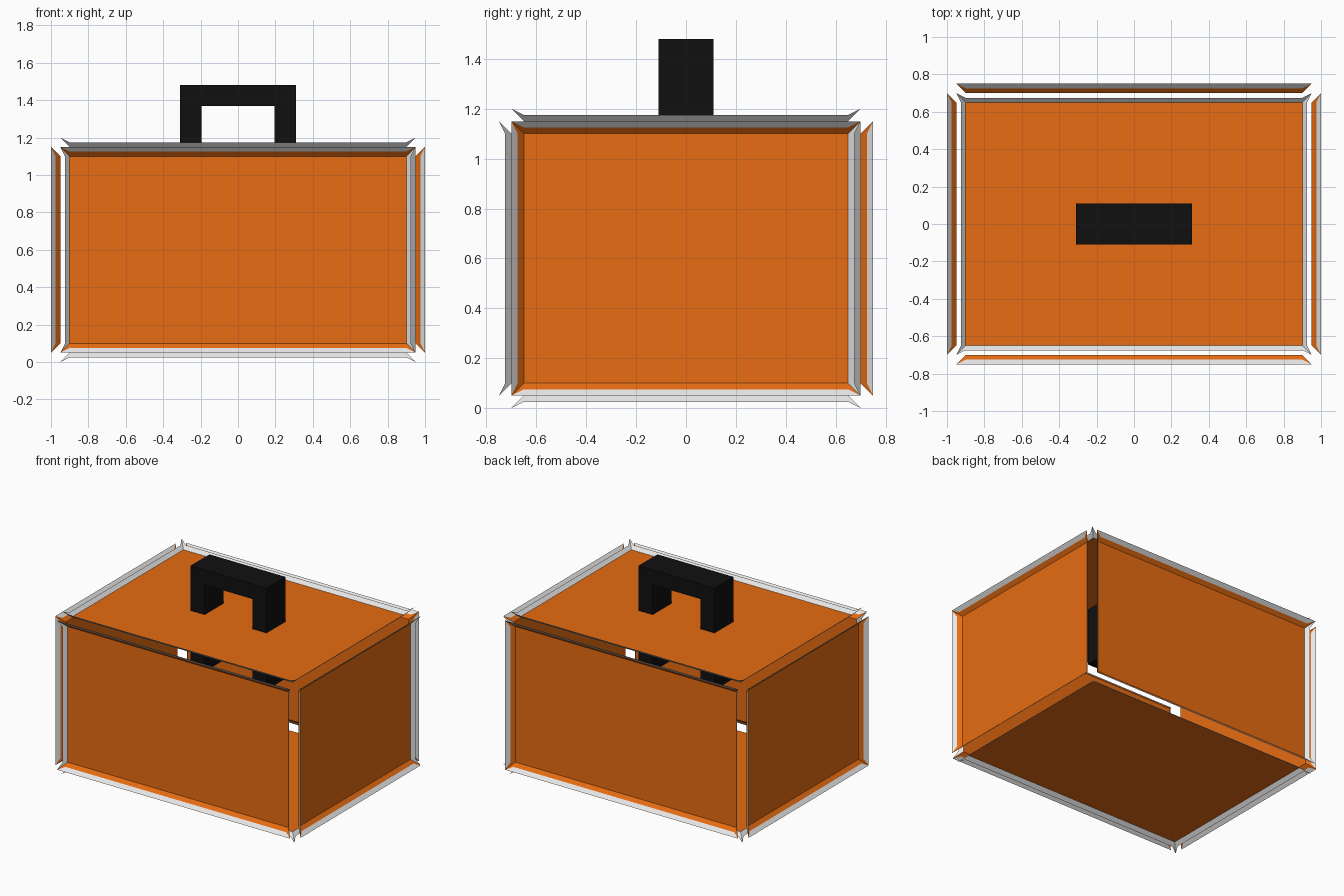
import bpy, bmesh
from mathutils import Vector

cube = bpy.data.objects.get("Cube")
if cube:
    bpy.data.objects.remove(cube, do_unlink=True)


def make_material(name, color):
    mat = bpy.data.materials.new(name)
    mat.use_nodes = True
    mat.diffuse_color = color
    mat.node_tree.nodes["Principled BSDF"].inputs["Base Color"].default_value = color
    return mat


orange = make_material("orange", (0.8, 0.15, 0.006, 1))
grey = make_material("light_grey", (0.8, 0.8, 0.8, 1))
black = make_material("black", (0.005, 0.005, 0.005, 1))

X, Y, Z = Vector((1, 0, 0)), Vector((0, 1, 0)), Vector((0, 0, 1))
CENTRE = Vector((0, 0, 0.6))
HALF = Vector((0.9, 0.65, 0.5))    # half size of the flat sheets
LIP = 0.05                         # width and height of the flared rim


def finish(name, bm, mats):
    mesh = bpy.data.meshes.new(name)
    bm.to_mesh(mesh)
    bm.free()
    for mat in mats:
        mesh.materials.append(mat)
    obj = bpy.data.objects.new(name, mesh)
    bpy.context.collection.objects.link(obj)
    return obj


def extent(axis):
    return abs(axis.dot(HALF))


def make_panel(name, n, full_edges):
    """Recessed sheet with a flared rim; the rim is whole only on full_edges."""
    bm = bmesh.new()
    origin = CENTRE + n * (extent(n) + LIP)

    def face(points, slot):
        bm.faces.new([bm.verts.new(p) for p in points]).material_index = slot

    sides = [a for a in (X, -X, Y, -Y, Z, -Z) if abs(a.dot(n)) < 0.5]
    for e in sides:
        t = e.cross(n)
        edge = origin + e * extent(e)
        rise = (e + n) * LIP
        inner = [edge + t * s * extent(t) for s in (-1, 1)]
        mid = [p + rise / 2 for p in inner]
        outer = [edge + rise + t * s * (extent(t) + LIP) for s in (-1, 1)]
        full = any((e - f).length < 0.1 for f in full_edges)
        slot = 0 if full else 1
        # Inner half of the rim, with pointed corners
        face([inner[0], inner[1], mid[1], mid[0]], slot)
        face([inner[0], mid[0], outer[0]], slot)
        face([inner[1], outer[1], mid[1]], slot)
        # Outer half of the rim
        if full:
            face([mid[0], mid[1], outer[1], outer[0]], 1)

    # Flat sheet
    u = sides[0]
    v = n.cross(u)
    a, b = u * extent(u), v * extent(v)
    face([origin - a - b, origin + a - b, origin + a + b, origin - a + b], 0)
    bmesh.ops.remove_doubles(bm, verts=bm.verts, dist=0.001)
    finish(name, bm, [orange, grey])


# Six panels of the case
make_panel("right_panel", -X, [Y, -Y, Z, -Z])
make_panel("back_panel", Y, [X, Z, -Z])
make_panel("left_panel", X, [-Y, Z, -Z])
make_panel("front_panel", -Y, [Z, -Z])
make_panel("bottom_panel", -Z, [])
make_panel("top_panel", Z, [])

# Carrying handle, with legs running down inside the case
bm = bmesh.new()
half_profile = [(0.31, 1.48), (0.31, 0.73), (0.195, 0.73), (0.195, 1.37)]
profile = half_profile + [(-x, z) for x, z in reversed(half_profile)]
arch = bm.faces.new([bm.verts.new((x, -0.11, z)) for x, z in profile])
extruded = bmesh.ops.extrude_face_region(bm, geom=[arch], use_keep_orig=True)
moved = [g for g in extruded["geom"] if isinstance(g, bmesh.types.BMVert)]
bmesh.ops.translate(bm, verts=moved, vec=(0, 0.22, 0))
bmesh.ops.recalc_face_normals(bm, faces=bm.faces)
finish("handle", bm, [black])
